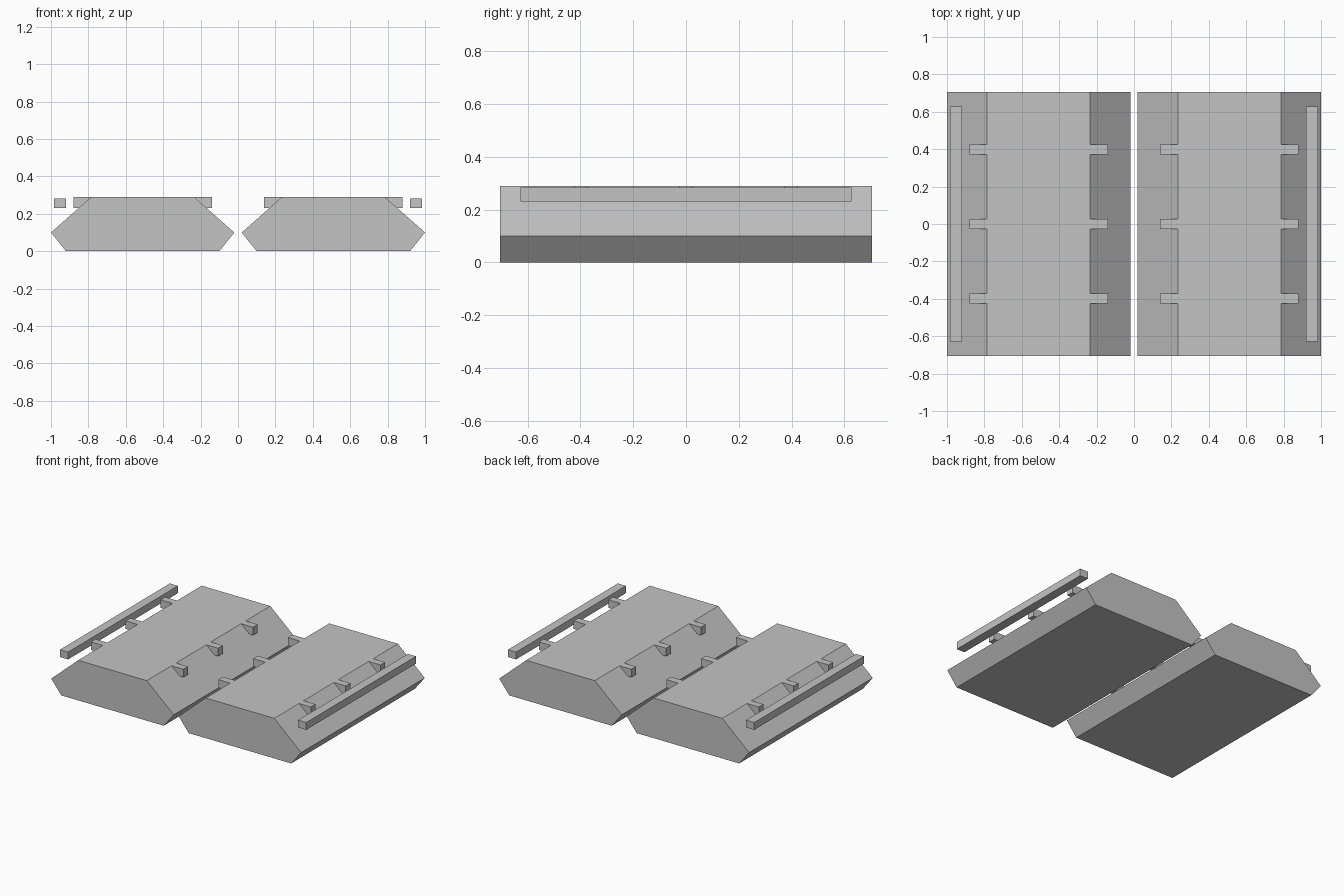
import bpy, bmesh

if "Cube" in bpy.data.objects:
    bpy.data.objects.remove(bpy.data.objects["Cube"])

grey = bpy.data.materials.new("light_grey")
grey.diffuse_color = (0.55, 0.55, 0.55, 1)
grey.use_nodes = True
grey.node_tree.nodes["Principled BSDF"].inputs["Base Color"].default_value = grey.diffuse_color


def prism(name, profile, y0, y1):
    """Extrude an x-z profile along y."""
    bm = bmesh.new()
    face = bm.faces.new([bm.verts.new((x, y0, z)) for x, z in profile])
    new = bmesh.ops.extrude_face_region(bm, geom=[face])["geom"]
    moved = [v for v in new if isinstance(v, bmesh.types.BMVert)]
    bmesh.ops.translate(bm, verts=moved, vec=(0, y1 - y0, 0))
    bmesh.ops.recalc_face_normals(bm, faces=bm.faces)
    mesh = bpy.data.meshes.new(name)
    bm.to_mesh(mesh)
    bm.free()
    mesh.materials.append(grey)
    obj = bpy.data.objects.new(name, mesh)
    bpy.context.collection.objects.link(obj)


def box(name, x0, x1, y0, y1, z0, z1):
    prism(name, [(x0, z0), (x1, z0), (x1, z1), (x0, z1)], y0, y1)


for side, label in ((-1, "left"), (1, "right")):
    c = side * 0.51  # centre of this pontoon

    # Six-sided hull
    half = [(0.41, 0), (0.49, 0.10), (0.275, 0.29)]
    profile = [(c + x, z) for x, z in half] + [(c - x, z) for x, z in reversed(half)]
    prism(f"{label}_hull", profile, -0.706, 0.706)

    # Three tabs overhanging each upper slope, flush with the deck
    for d in (-1, 1):
        edge = "inner" if d != side else "outer"
        x0, x1 = sorted((c + d * 0.275, c + d * 0.37))
        for i, y in enumerate((-0.398, 0, 0.398)):
            box(f"{label}_{edge}_tab_{i + 1}", x0, x1, y - 0.026, y + 0.026, 0.232, 0.29)

    # Long rail beside the outer tabs
    x0, x1 = sorted((side * 0.92, side * 0.985))
    box(f"{label}_rail", x0, x1, -0.627, 0.627, 0.23, 0.283)
